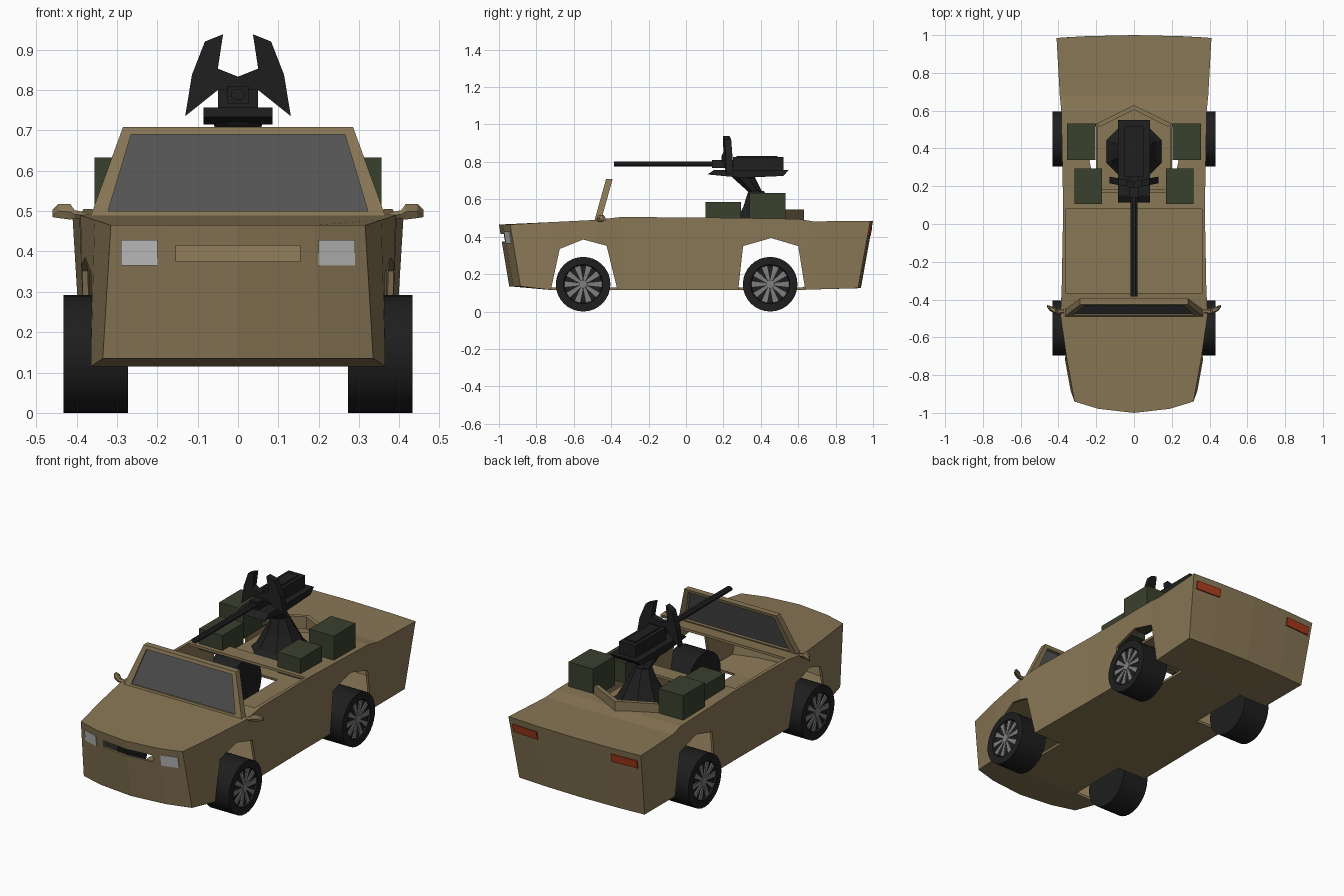
import bpy, bmesh, math

cube = bpy.data.objects.get("Cube")
if cube:
    bpy.data.objects.remove(cube, do_unlink=True)


def material(name, rgb):
    m = bpy.data.materials.new(name)
    m.use_nodes = True
    m.diffuse_color = (*rgb, 1)
    m.node_tree.nodes["Principled BSDF"].inputs["Base Color"].default_value = (*rgb, 1)
    return m


TAN = material("sand paint", (.25, .185, .092))
BLACK = material("gun black", (.014, .014, .015))
RUBBER = material("tyre rubber", (.013, .013, .014))
GREEN = material("crate green", (.042, .052, .027))
GLASS = material("dark glass", (.09, .09, .09))
LAMP = material("headlight grey", (.55, .55, .55))
RED = material("taillight red", (.40, .045, .012))
STEEL = material("wheel grey", (.21, .21, .21))


def build(name, verts, faces, mat):
    bm = bmesh.new()
    vs = [bm.verts.new(v) for v in verts]
    for f in faces:
        bm.faces.new([vs[i] for i in f])
    bmesh.ops.recalc_face_normals(bm, faces=bm.faces)
    me = bpy.data.meshes.new(name)
    bm.to_mesh(me)
    bm.free()
    me.materials.append(mat)
    ob = bpy.data.objects.new(name, me)
    bpy.context.collection.objects.link(ob)
    return ob


def loft(name, loops, mat):
    """Skin a row of equal point loops and cap both ends."""
    n = len(loops[0])
    faces = [(k * n + i, k * n + (i + 1) % n, (k + 1) * n + (i + 1) % n, (k + 1) * n + i)
             for k in range(len(loops) - 1) for i in range(n)]
    last = (len(loops) - 1) * n
    faces += [tuple(range(n)), tuple(range(last, last + n))]
    return build(name, [p for l in loops for p in l], faces, mat)


def prism(name, pts, z0, z1, mat):
    return loft(name, [[(x, y, z) for x, y in pts] for z in (z0, z1)], mat)


def box(name, x0, x1, y0, y1, z0, z1, mat):
    return prism(name, [(x0, y0), (x1, y0), (x1, y1), (x0, y1)], z0, z1, mat)


def both_sides(pts):
    return pts + [(-x, y) for x, y in reversed(pts) if x]


# Hull stations: top y, bottom y, bow, top half width, bottom half width, top z, bottom z
STATIONS = [
    (-.94, -.885, -.06, .315, .335, .465, .135),
    (-.72, -.72, 0, .355, .365, .478, .115),
    (-.48, -.48, 0, .39, .385, .49, .115),
    (-.35, -.35, 0, .383, .38, .505, .115),
    (.08, .08, 0, .375, .375, .503, .115),
    (.6, .6, 0, .385, .378, .495, .115),
    (.68, .68, 0, .393, .38, .482, .118),
    (.985, .92, .015, .41, .388, .485, .125)]
COLUMNS = (-1, -.6, 0, .6, 1)


def hull(name, inset):
    verts, faces = [], []
    for i, (yt, yb, bow, wt, wb, zt, zb) in enumerate(STATIONS):
        dy = inset if i == 0 else -inset if i == len(STATIONS) - 1 else 0
        for y, w, z in ((yt, wt - inset, zt - inset), (yb, wb - inset, zb + inset)):
            verts += [(f * w, y + dy + bow * (1 - f * f), z) for f in COLUMNS]
    for i in range(len(STATIONS) - 1):
        a, b = i * 10, i * 10 + 10
        for r in (0, 5):
            faces += [(a + r + j, a + r + j + 1, b + r + j + 1, b + r + j) for j in range(4)]
        faces += [(a + j, b + j, b + j + 5, a + j + 5) for j in (0, 4)]
    for a in (0, 10 * (len(STATIONS) - 1)):
        faces += [(a + j, a + j + 1, a + j + 6, a + j + 5) for j in range(4)]
    return build(name, verts, faces, TAN)


# Body shell: hollow, with cockpit, gun well, wheel arches and grille slot cut out
body = hull("body_shell", 0)
well = both_sides([(0, .625), (.2, .53), (.235, .33), (.2, .17)])
cutters = [hull("cut_inside", .014),
           box("cut_cockpit", -.36, .36, -.365, .08, .4, .7, TAN),
           prism("cut_gun_well", well, .43, .7, TAN),
           box("cut_grille", -.153, .153, -1.1, -.85, .375, .415, TAN)]
ARCHES = [[(-.737, .05), (-.675, .335), (-.55, .385), (-.425, .352), (-.35, .05)],
          [(.272, .05), (.305, .35), (.455, .393), (.6, .35), (.648, .05)]]
for s in (1, -1):
    for arch in ARCHES:
        cutters.append(loft("cut_arch", [[(s * x, y, z) for y, z in arch] for x in (.2, .6)], TAN))
for c in cutters:
    mod = body.modifiers.new(c.name, 'BOOLEAN')
    mod.operation, mod.solver, mod.object = 'DIFFERENCE', 'EXACT', c
    c.hide_render = True
bpy.context.view_layer.update()
solid = bpy.data.meshes.new_from_object(body.evaluated_get(bpy.context.evaluated_depsgraph_get()))
body.modifiers.clear()
body.data = solid
for c in cutters:
    bpy.data.objects.remove(c, do_unlink=True)


# Windshield frame and pane, leaning back
def lean(pts, back):
    return [(x, -.487 + (z - .495) * .28 + back, z) for x, z in pts]


outer = [(.365, .488), (.285, .708), (-.285, .708), (-.365, .488)]
inner = [(.322, .5), (.265, .69), (-.265, .69), (-.322, .5)]
for i, part in enumerate(("left", "top", "right", "bottom")):
    k = (i + 1) % 4
    bar = [outer[i], outer[k], inner[k], inner[i]]
    loft("windshield_frame_" + part, [lean(bar, 0), lean(bar, .035)], TAN)
loft("windshield_glass", [lean(inner, .008), lean(inner, .016)], GLASS)


# Lamps laid on the sloping nose and tail
def nose(x, z, out):
    t = min(max((abs(x) - .189) / .126, 0), 1)
    return (x, -.9784 + .0384 * t + (.465 - z) / 6 - out, z)


def tail(x, z, out):
    return (x, .987 - (.485 - z) * .18 + .009 * (.41 - abs(x)) / .164 + out, z)


def lamp(name, surface, x0, x1, z0, z1, s, mat):
    rect = [(s * x0, z0), (s * x1, z0), (s * x1, z1), (s * x0, z1)]
    loft(name, [[surface(x, z, o) for x, z in rect] for o in (-.003, .005)], mat)


for s, side in ((1, "left"), (-1, "right")):
    lamp("headlight_" + side, nose, .2, .29, .365, .428, s, LAMP)
    lamp("taillight_" + side, tail, .23, .385, .405, .45, s, RED)

    # Mirror: thin arm swelling into a leaf-shaped head
    rings = []
    for x, y, z, ry, rz in ((.37, -.46, .488, .012, .008), (.405, -.465, .492, .014, .012),
                            (.415, -.46, .498, .016, .022), (.445, -.447, .5, .014, .02),
                            (.46, -.435, .494, .006, .01)):
        rings.append([(s * x, y + ry * math.cos(a * math.pi / 3), z + rz * math.sin(a * math.pi / 3))
                      for a in range(6)])
    loft("mirror_" + side, rings, TAN)

    # Crates and the raised lip behind the gun
    box("front_crate_" + side, *sorted((s * .17, s * .315)), .105, .293, .47, .586, GREEN)
    box("rear_crate_" + side, *sorted((s * .203, s * .355)), .34, .532, .47, .633, GREEN)
    prism("gun_lip_" + side, [(s * x, y) for x, y in ((.2, .53), (0, .63), (0, .605), (.18, .515))],
          .478, .545, TAN)

    # Wheels: tyre, sunken rim disc and spokes
    for y, end in ((-.55, "front"), (.45, "rear")):
        label = end + "_" + side

        def ring(x, r, n=32):
            return [(s * x, y + r * math.cos(2 * math.pi * i / n),
                     .146 + r * math.sin(2 * math.pi * i / n)) for i in range(n)]

        tyre = loft("tyre_" + label, [ring(.272, .146), ring(.432, .146), ring(.432, .105),
                                      ring(.422, .1)], RUBBER)
        bpy.context.view_layer.objects.active = tyre
        tyre.select_set(True)
        bpy.ops.object.shade_smooth_by_angle(angle=math.radians(30))
        tyre.select_set(False)
        loft("hub_" + label, [ring(.42, .026, 12), ring(.431, .022, 12)], STEEL)
        for k in range(10):
            a = k * math.pi / 5
            spoke = [(r, h) for r, h in ((.02, -.006), (.1, -.015), (.1, .015), (.02, .006))]
            loft("spoke_" + label, [[(s * x, y + r * math.cos(a) - h * math.sin(a),
                                      .146 + r * math.sin(a) + h * math.cos(a))
                                     for r, h in spoke] for x in (.42, .429)], STEEL)

# Gun platform and flared pedestal
prism("gun_platform", both_sides([(0, .62), (.192, .53), (.192, .18)]), .438, .452, TAN)


def octagon(r, y, z):
    return [(r * math.cos((i + .5) * math.pi / 4), y + r * math.sin((i + .5) * math.pi / 4), z)
            for i in range(8)]


loft("pedestal", [octagon(.157, .385, .452), octagon(.13, .385, .48), octagon(.085, .385, .56),
                  octagon(.045, .375, .645)], BLACK)
loft("pivot_neck", [octagon(.04, .37, .64), octagon(.065, .31, .715), octagon(.075, .31, .73)], BLACK)

# Gun cradle, receiver and barrel
profile = [(.115, .733), (.15, .757), (.55, .757), (.52, .725), (.3, .715)]
loft("gun_cradle", [[(x, y, z) for y, z in profile] for x in (-.085, .085)], BLACK)
box("receiver", -.05, .05, .25, .52, .755, .825, BLACK)
box("receiver_rib", -.03, .03, .27, .49, .825, .832, BLACK)
box("barrel_sleeve", -.026, .026, .14, .26, .767, .81, BLACK)
loft("barrel", [[(.019 * math.cos(i * math.pi / 4 + .39), y, .789 + .014 * math.sin(i * math.pi / 4 + .39))
                 for i in range(8)] for y in (-.385, .26)], BLACK)

# Gun shield: two swept fins joined in the middle
for s, side in ((1, "left"), (-1, "right")):
    fin = [(0, .8), (.05, .8), (.131, .735), (.114, .838), (.082, .92), (.037, .938), (.05, .853), (0, .833)]
    loft("shield_fin_" + side, [[(s * x, .19 + .2 * x + t, z) for x, z in fin] for t in (0, .035)], BLACK)
